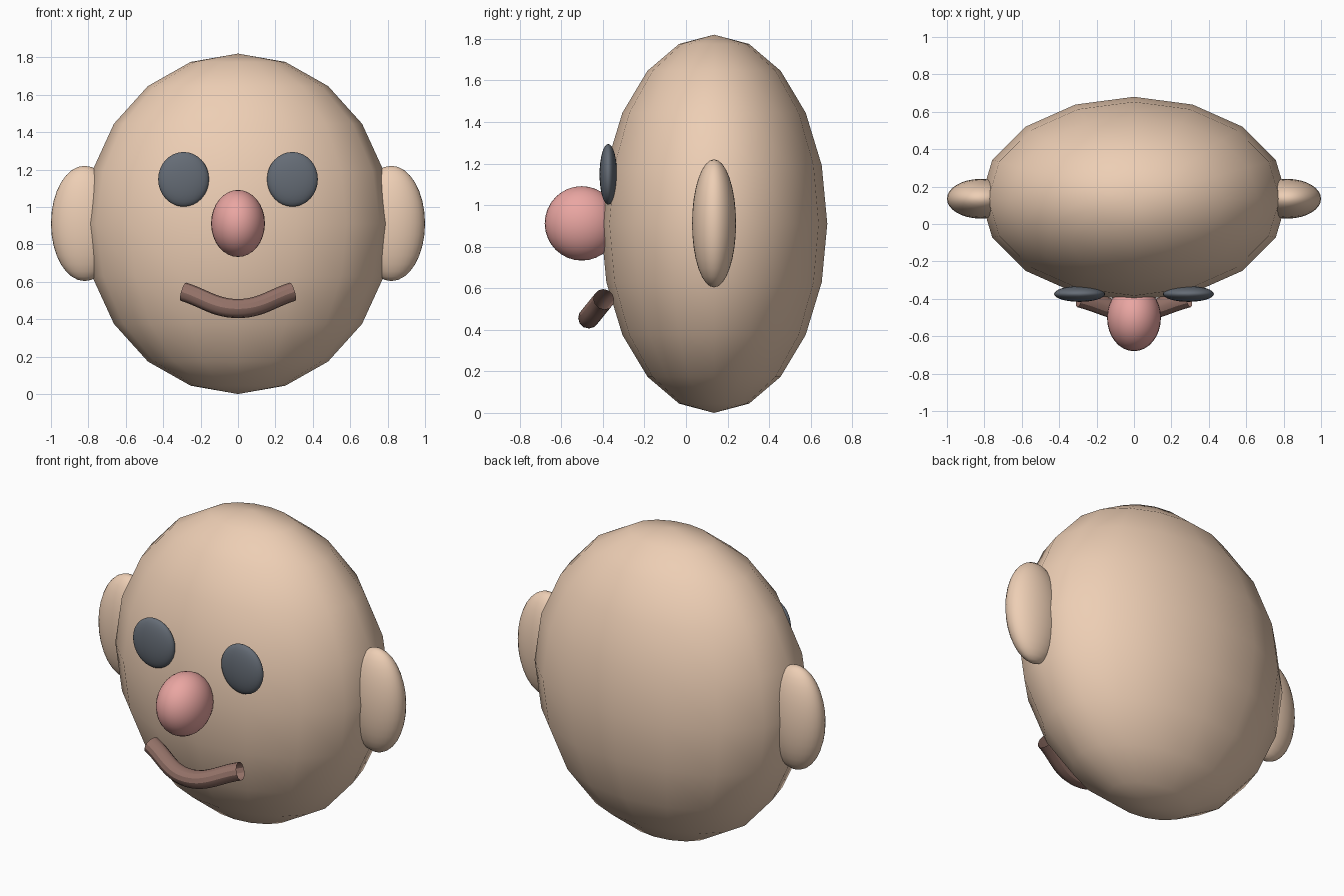
import bpy

if "Cube" in bpy.data.objects:
    bpy.data.objects.remove(bpy.data.objects["Cube"])


def material(name, rgb):
    m = bpy.data.materials.new(name)
    m.diffuse_color = (*rgb, 1)
    m.use_nodes = True
    m.node_tree.nodes["Principled BSDF"].inputs["Base Color"].default_value = m.diffuse_color
    return m


skin = material("skin", (0.85, 0.62, 0.46))
red = material("nose_red", (0.82, 0.38, 0.36))
dark = material("eye_dark", (0.13, 0.15, 0.18))
brown = material("mouth_brown", (0.30, 0.17, 0.14))


def ellipsoid(name, centre, radii, mat, segments=32, rings=16):
    bpy.ops.mesh.primitive_uv_sphere_add(
        segments=segments, ring_count=rings, radius=1, location=centre)
    ob = bpy.context.object
    ob.name = name
    ob.scale = radii
    bpy.ops.object.transform_apply(location=False, rotation=False, scale=True)
    bpy.ops.object.shade_smooth()
    ob.data.materials.append(mat)
    return ob


# Coarse smooth-shaded head
ellipsoid("head", (0, 0.135, 0.91), (0.82, 0.545, 0.91), skin, 16, 10)

# Nose
ellipsoid("nose", (0, -0.502, 0.912), (0.144, 0.178, 0.179), red)

# Paired ears and eyes
for side, label in ((-1, "left"), (1, "right")):
    ellipsoid("ear_" + label, (side * 0.82, 0.135, 0.912),
              (0.18, 0.106, 0.308), skin)
    ellipsoid("eye_" + label, (side * 0.291, -0.374, 1.148),
              (0.136, 0.042, 0.146), dark)

# Smiling mouth: round tube along a three-point curve
curve = bpy.data.curves.new("mouth", "CURVE")
curve.dimensions = "3D"
curve.bevel_depth = 0.051
curve.bevel_resolution = 4
spline = curve.splines.new("BEZIER")
spline.bezier_points.add(2)
path = [(-0.292, -0.395, 0.547), (0, -0.468, 0.457), (0.292, -0.395, 0.547)]
for point, co in zip(spline.bezier_points, path):
    point.co = co
    point.handle_left_type = point.handle_right_type = "AUTO"
curve.materials.append(brown)
mouth = bpy.data.objects.new("mouth", curve)
bpy.context.collection.objects.link(mouth)
bpy.ops.object.select_all(action="DESELECT")
mouth.select_set(True)
bpy.context.view_layer.objects.active = mouth
bpy.ops.object.convert(target="MESH")
bpy.ops.object.shade_smooth_by_angle()
